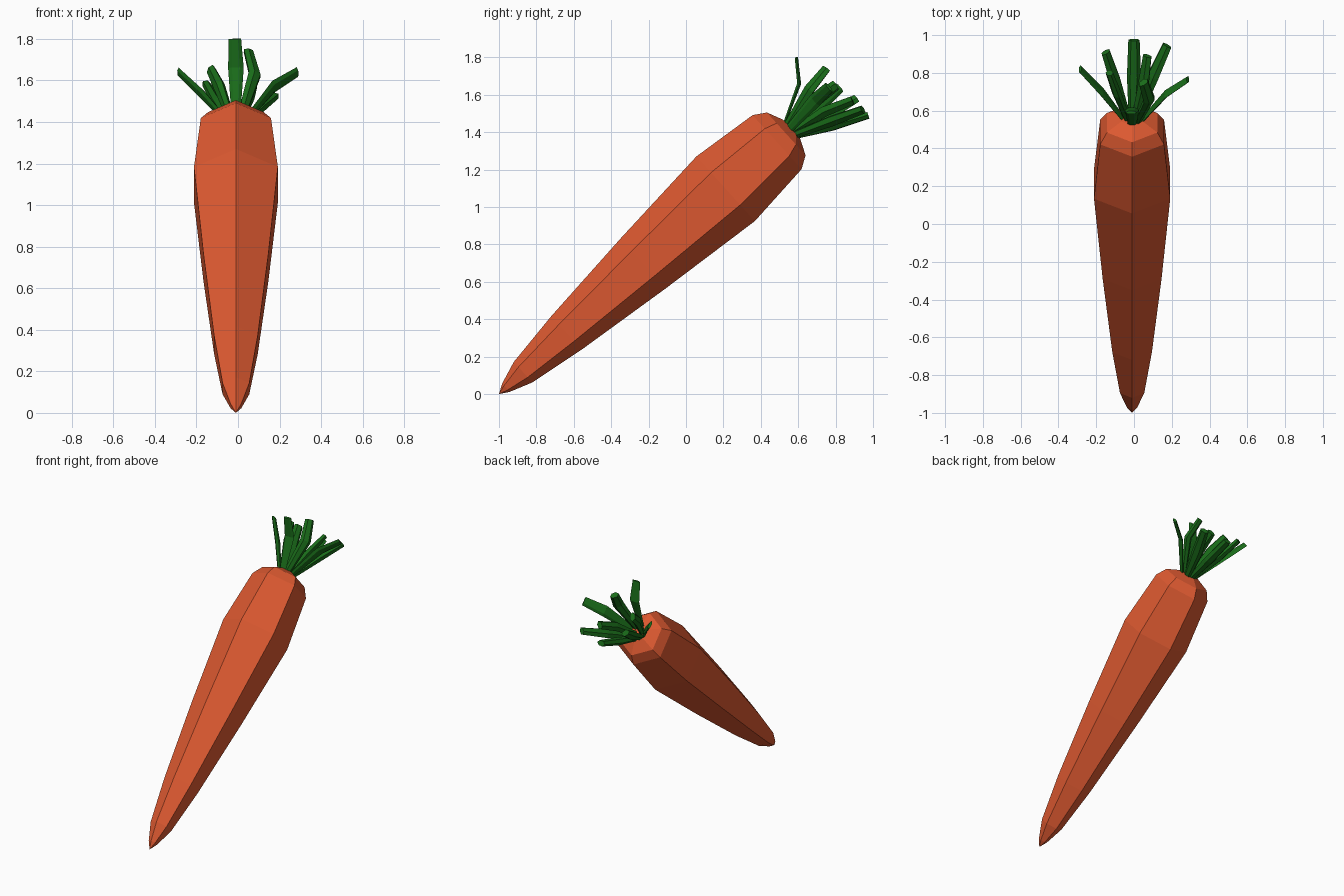
import bpy
from math import sin, cos, pi
from mathutils import Vector

if "Cube" in bpy.data.objects:
    bpy.data.objects.remove(bpy.data.objects["Cube"])


def material(name, color):
    m = bpy.data.materials.new(name)
    m.diffuse_color = color
    m.use_nodes = True
    m.node_tree.nodes["Principled BSDF"].inputs["Base Color"].default_value = m.diffuse_color
    return m


def loft(name, rings, mat, start=None, end=None):
    """Skin a list of equal-sized rings; ends are a point or a flat cap."""
    n = len(rings[0])
    verts = [v for ring in rings for v in ring]
    faces = []
    for k in range(len(rings) - 1):
        for i in range(n):
            j = (i + 1) % n
            faces.append((k * n + i, k * n + j, (k + 1) * n + j, (k + 1) * n + i))
    last = (len(rings) - 1) * n
    if start is None:
        faces.append(tuple(reversed(range(n))))
    else:
        s = len(verts)
        verts.append(start)
        faces += [(s, (i + 1) % n, i) for i in range(n)]
    if end is None:
        faces.append(tuple(range(last, last + n)))
    mesh = bpy.data.meshes.new(name)
    mesh.from_pydata(verts, [], faces)
    mesh.materials.append(mat)
    obj = bpy.data.objects.new(name, mesh)
    bpy.context.collection.objects.link(obj)
    return obj


def ring(center, a, b, ra, rb):
    return [center + a * (ra * cos(i * pi / 3)) + b * (rb * sin(i * pi / 3))
            for i in range(6)]


orange = material("carrot_orange", (0.72, 0.10, 0.03, 1))
green = material("leaf_green", (0.01, 0.15, 0.01, 1))

# Leaning axis of the root, from the tip on the ground to the crown
tip = Vector((-0.01, -1, 0))
axis = Vector((0, 0.741, 0.671)).normalized()
up = Vector((0, -axis.z, axis.y))
side = up.cross(axis) * -1

# Root: six-sided profile (distance along axis, radius)
profile = [(0.05, 0.030), (0.174, 0.074), (0.488, 0.121), (1.04, 0.180),
           (1.635, 0.233), (2.006, 0.195), (2.072, 0.154), (2.111, 0.066)]
loft("carrot_root", [ring(tip + axis * t, up, side, r, r) for t, r in profile],
     orange, start=tip)

# Leaves: (middle, tip, thickness), each fanning out of the crown
leaves = [
    ((-0.01, 0.605, 1.66), (-0.015, 0.59, 1.80), 0.025),
    ((0.08, 0.66, 1.63), (0.05, 0.75, 1.74), 0.05),
    ((-0.09, 0.69, 1.57), (-0.13, 0.80, 1.65), 0.05),
    ((-0.17, 0.70, 1.53), (-0.285, 0.82, 1.64), 0.025),
    ((0.17, 0.69, 1.57), (0.285, 0.765, 1.64), 0.025),
    ((0.10, 0.78, 1.46), (0.175, 0.945, 1.52), 0.05),
    ((0.00, 0.78, 1.43), (0.00, 0.975, 1.49), 0.05),
    ((-0.10, 0.76, 1.49), (-0.15, 0.91, 1.58), 0.05),
    ((0.05, 0.74, 1.51), (0.07, 0.89, 1.57), 0.05),
]
crown = tip + axis * 2.10
for k, (mid, end, thick) in enumerate(leaves):
    mid, end = Vector(mid), Vector(end)
    out = mid - crown
    out -= axis * out.dot(axis)
    base = crown + out * 0.3
    wide = axis.cross(out).normalized()
    rings = []
    for p, d, w, t in ((base, mid - base, 0.045, 0.7),
                       (mid, end - base, 0.075, 1.0),
                       (end, end - mid, 0.06, 0.8)):
        d = d.normalized()
        a = (wide - d * wide.dot(d)).normalized()
        rings.append(ring(p, a, d.cross(a), w / 2, thick * t / 2))
    loft(f"leaf_{k + 1}", rings, green)
